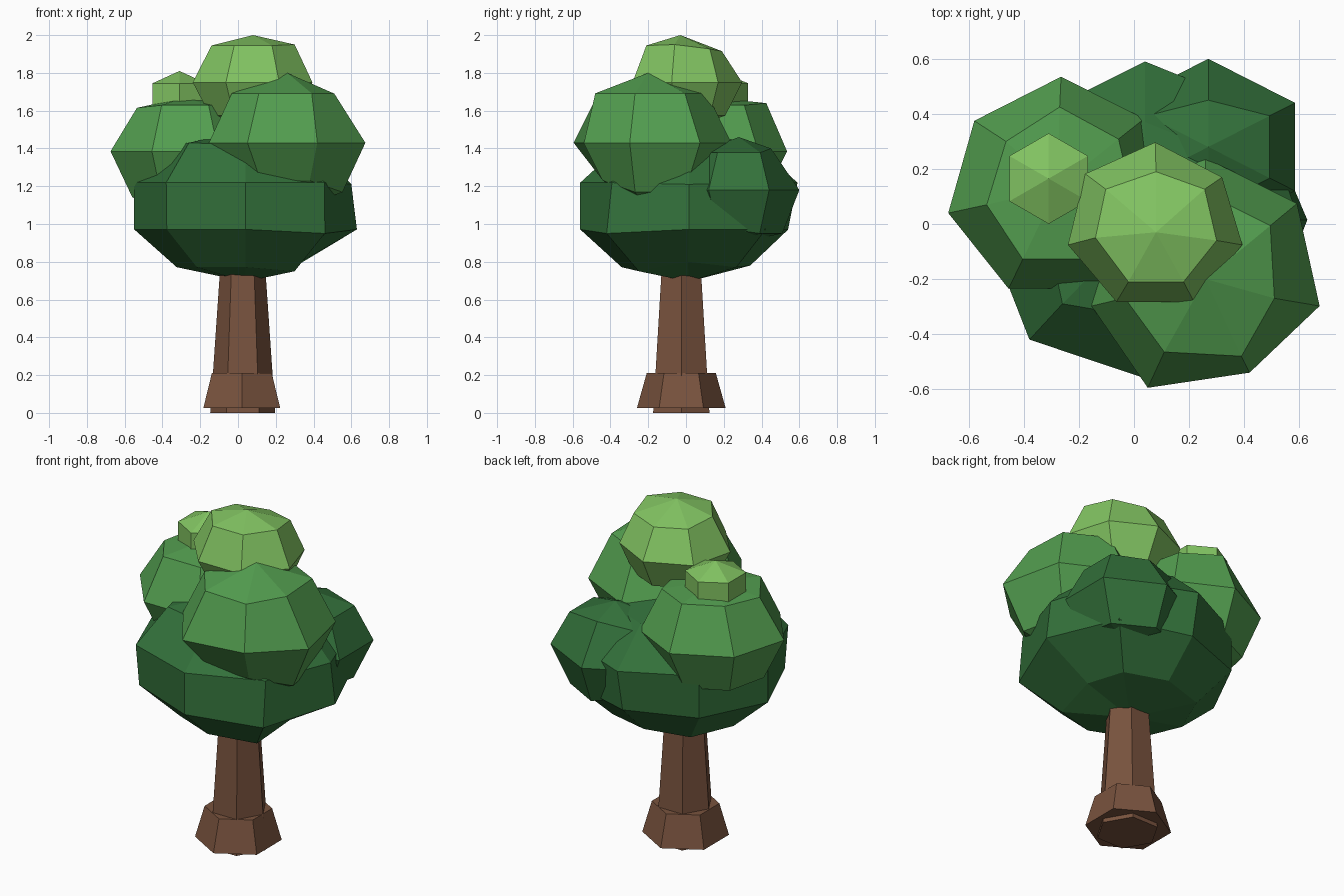
import bpy, bmesh
from math import radians
from mathutils import Matrix, Vector

cube = bpy.data.objects.get("Cube")
if cube:
    bpy.data.objects.remove(cube, do_unlink=True)


def material(name, rgb):
    mat = bpy.data.materials.new(name)
    mat.use_nodes = True
    mat.diffuse_color = (*rgb, 1)
    mat.node_tree.nodes["Principled BSDF"].inputs["Base Color"].default_value = (*rgb, 1)
    return mat


bark = material("bark brown", (0.19, 0.086, 0.048))
dark = material("dark green", (0.033, 0.165, 0.043))
mid = material("middle green", (0.087, 0.345, 0.08))
light = material("light green", (0.22, 0.545, 0.12))


def finish(name, bm, mat):
    bmesh.ops.recalc_face_normals(bm, faces=bm.faces)
    mesh = bpy.data.meshes.new(name)
    bm.to_mesh(mesh)
    bm.free()
    mesh.materials.append(mat)
    obj = bpy.data.objects.new(name, mesh)
    bpy.context.collection.objects.link(obj)


def leaf_ball(name, mat, center, radii, sides, rings, pulls=()):
    """Faceted, squashed ball; each pull drags the nearest corner to a point."""
    bm = bmesh.new()
    bmesh.ops.create_uvsphere(bm, u_segments=sides, v_segments=rings, radius=1,
                              matrix=Matrix.LocRotScale(Vector(center), None, Vector(radii)))
    for point in map(Vector, pulls):
        min(bm.verts, key=lambda v: (v.co - point).length).co = point
    finish(name, bm, mat)


def tapered_post(name, mat, center, z0, z1, r0, r1, turn=0):
    """Upright six-sided prism that narrows towards the top."""
    bm = bmesh.new()
    place = Matrix.Translation((*center, (z0 + z1) / 2)) @ Matrix.Rotation(radians(turn), 4, 'Z')
    bmesh.ops.create_cone(bm, cap_ends=True, segments=6, radius1=r0, radius2=r1,
                          depth=z1 - z0, matrix=place)
    finish(name, bm, mat)


# Trunk and flared foot
tapered_post("trunk", bark, (0.025, -0.025), 0, 0.86, 0.172, 0.113, turn=30)
tapered_post("trunk_foot", bark, (0.02, -0.025), 0.025, 0.21, 0.235, 0.183)

# Foliage, from the bottom up
leaf_ball("lower_foliage", dark, (0.04, 0.015, 1.095), (0.62, 0.605, 0.4), 8, 5,
          [(0.335, 0.01, 0.8), (0.3, -0.25, 0.75), (-0.26, -0.29, 1.43),
           (-0.38, -0.42, 1.22), (-0.36, 0.39, 0.97), (-0.36, 0.39, 1.22),
           (0.6, 0.015, 1.21), (0.04, 0.34, 0.78), (0.46, -0.42, 0.95),
           (0.04, 0.54, 0.97)])
leaf_ball("back_foliage", dark, (0.27, 0.28, 1.18), (0.364, 0.32, 0.28), 6, 4,
          [(0.27, 0.45, 1.4), (0.27, 0.51, 0.95), (0.49, 0.39, 0.95)])
leaf_ball("front_foliage", mid, (0.26, -0.2, 1.43), (0.425, 0.44, 0.37), 7, 4,
          [(0.42, -0.54, 1.43), (0.05, -0.595, 1.43), (0.38, -0.44, 1.23),
           (0.12, -0.44, 1.23), (0.51, -0.27, 1.69), (0.11, -0.465, 1.69)])
leaf_ball("side_foliage", mid, (-0.28, 0.13, 1.385), (0.405, 0.405, 0.345), 7, 4,
          [(-0.28, 0.13, 1.67), (-0.535, 0.07, 1.615), (-0.58, 0.375, 1.385),
           (-0.465, 0.3, 1.63), (-0.265, 0.535, 1.385), (-0.27, 0.425, 1.64)])
leaf_ball("top_foliage", light, (0.077, -0.008, 1.75), (0.325, 0.305, 0.25), 7, 4,
          [(-0.14, -0.05, 1.945), (-0.02, -0.21, 1.945), (0.18, -0.21, 1.945),
           (0.3, -0.06, 1.95), (0.32, 0.17, 1.75), (0.08, 0.19, 1.915),
           (0.08, -0.03, 2.0)])
leaf_ball("small_top_foliage", light, (-0.31, 0.165, 1.68), (0.19, 0.19, 0.13), 6, 3)
